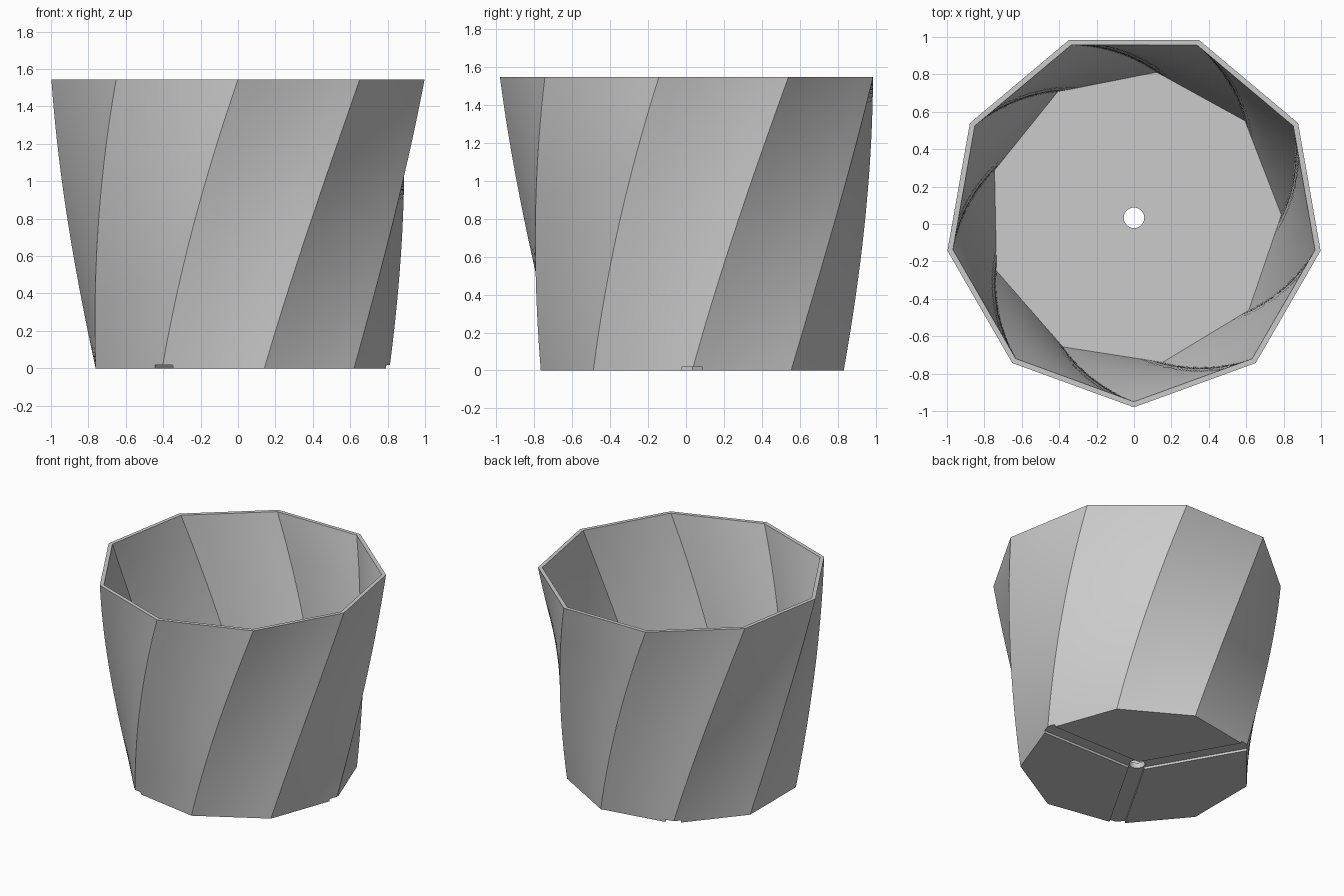
import bpy, bmesh
from math import radians, cos, sin
from mathutils import Vector, Matrix

if "Cube" in bpy.data.objects:
    bpy.data.objects.remove(bpy.data.objects["Cube"])

SIDES, SPLIT, LAYERS = 9, 6, 64
HEIGHT, TWIST = 1.545, radians(30)
R_BASE, R_TOP, WALL, FLOOR = 0.81, 1.013, 0.03, 0.06
GROOVE_W, GROOVE_D = 0.11, 0.018
CENTRE = Vector((0, 0.033, 0))

grey = bpy.data.materials.new("light grey")
grey.use_nodes = True
grey.diffuse_color = (0.6, 0.6, 0.6, 1)
grey.node_tree.nodes["Principled BSDF"].inputs["Base Color"].default_value = grey.diffuse_color


def make_object(name, bm):
    bmesh.ops.recalc_face_normals(bm, faces=bm.faces)
    mesh = bpy.data.meshes.new(name)
    bm.to_mesh(mesh)
    bm.free()
    mesh.materials.append(grey)
    obj = bpy.data.objects.new(name, mesh)
    bpy.context.collection.objects.link(obj)
    return obj


def ring(bm, z, inset):
    """Nine-sided ring that turns and widens with height."""
    f = z / HEIGHT
    r = R_BASE + (R_TOP - R_BASE) * f - inset
    corners = [Vector((r * cos(a), r * sin(a), z)) + CENTRE
               for a in (TWIST * f + radians(360 / SIDES) * k for k in range(SIDES))]
    return [bm.verts.new(c.lerp(corners[(k + 1) % SIDES], s / SPLIT))
            for k, c in enumerate(corners) for s in range(SPLIT)]


# Pot: outer wall up, rim across, inner wall down, capped at both ends
bm = bmesh.new()
rings = [ring(bm, HEIGHT * i / LAYERS, 0) for i in range(LAYERS + 1)]
rings += [ring(bm, FLOOR + (HEIGHT - FLOOR) * i / LAYERS, WALL) for i in range(LAYERS, -1, -1)]
for low, high in zip(rings, rings[1:]):
    n = len(low)
    for i in range(n):
        j = (i + 1) % n
        bm.faces.new((low[i], low[j], high[j], high[i]))
bm.faces.new(rings[0])
bm.faces.new(rings[-1])
pot = make_object("planter_pot", bm)

# Cutters: central drain hole and three grooves under the base
cutters = []
bm = bmesh.new()
bmesh.ops.create_cone(bm, cap_ends=True, segments=32, radius1=0.055, radius2=0.055,
                      depth=0.4, matrix=Matrix.Translation(CENTRE))
cutters.append(make_object("drain_hole_cutter", bm))
for k in range(3):
    bm = bmesh.new()
    bmesh.ops.create_cube(bm, size=1, matrix=(
        Matrix.Translation(CENTRE) @ Matrix.Rotation(radians(120 * k), 4, "Z")
        @ Matrix.Translation((0.5, 0, 0)) @ Matrix.Diagonal((1, GROOVE_W, GROOVE_D * 2, 1))))
    cutters.append(make_object("groove_cutter", bm))

bpy.ops.object.select_all(action="DESELECT")
bpy.context.view_layer.objects.active = pot
pot.select_set(True)
for cutter in cutters:
    cutter.hide_render = True
    mod = pot.modifiers.new("cut", "BOOLEAN")
    mod.operation, mod.solver, mod.object = "DIFFERENCE", "EXACT", cutter
    bpy.ops.object.modifier_apply(modifier=mod.name)
    bpy.data.objects.remove(cutter)

bpy.ops.object.shade_smooth_by_angle(angle=radians(20))
